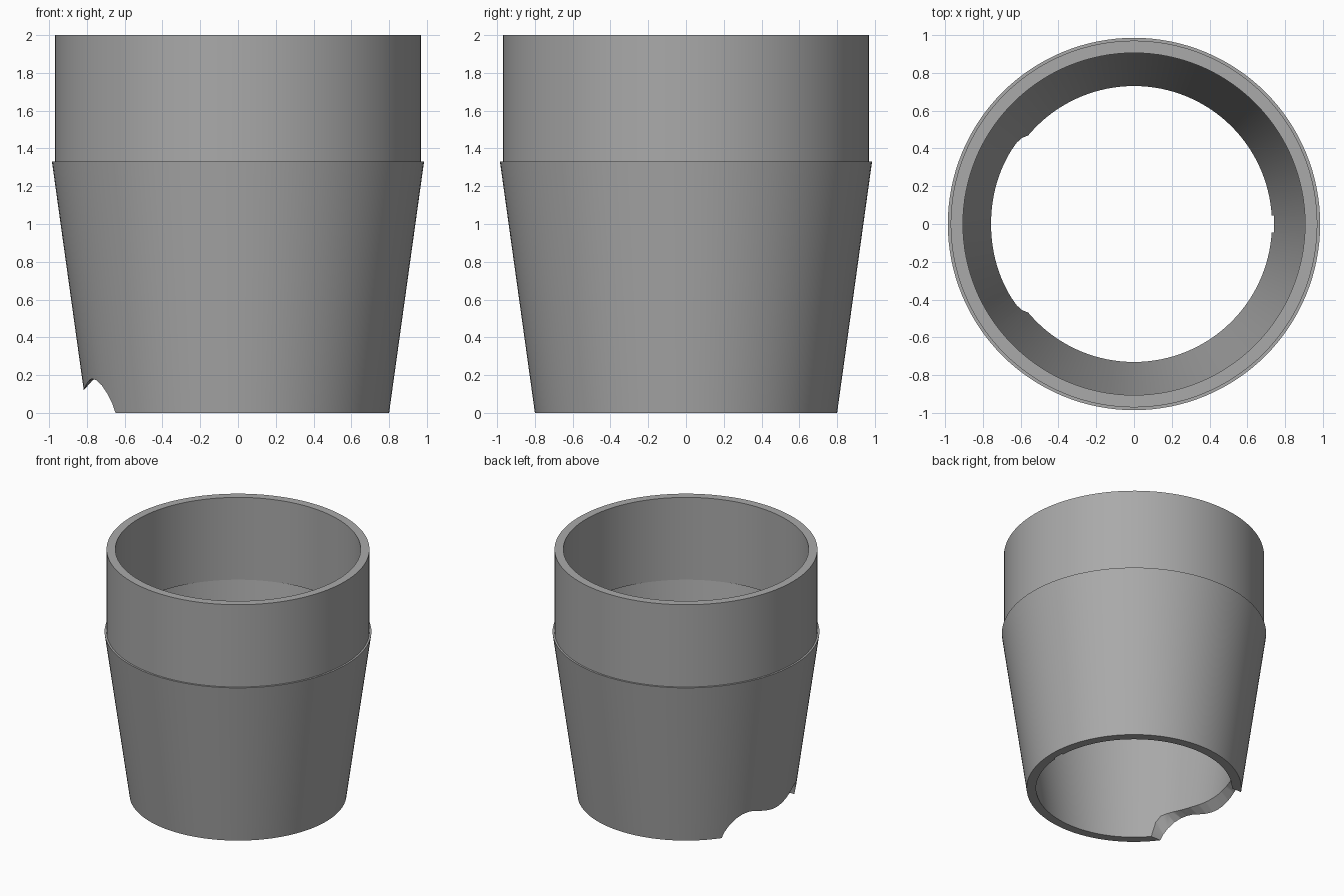
import bpy, bmesh, math
from mathutils import Vector

if "Cube" in bpy.data.objects:
    bpy.data.objects.remove(bpy.data.objects["Cube"], do_unlink=True)

SEGMENTS = 128

grey = bpy.data.materials.new("plain grey")
grey.use_nodes = True
colour = (0.4, 0.4, 0.4, 1)
grey.diffuse_color = colour
grey.node_tree.nodes["Principled BSDF"].inputs["Base Color"].default_value = colour


def make_object(name, bm):
    bmesh.ops.recalc_face_normals(bm, faces=bm.faces)
    mesh = bpy.data.meshes.new(name)
    bm.to_mesh(mesh)
    bm.free()
    mesh.materials.append(grey)
    obj = bpy.data.objects.new(name, mesh)
    bpy.context.collection.objects.link(obj)
    return obj


def bridge(bm, a, b):
    for i in range(len(a)):
        j = (i + 1) % len(a)
        bm.faces.new((a[i], a[j], b[j], b[i]))


def lathe(name, profile):
    """Closed (radius, height) profile turned about the z axis."""
    bm = bmesh.new()
    rings = []
    for k in range(SEGMENTS):
        a = math.tau * k / SEGMENTS
        rings.append([bm.verts.new((r * math.cos(a), r * math.sin(a), z)) for r, z in profile])
    for k in range(SEGMENTS):
        bridge(bm, rings[k], rings[(k + 1) % SEGMENTS])
    return make_object(name, bm)


def cut(target, cutter):
    mod = target.modifiers.new(cutter.name, "BOOLEAN")
    mod.operation = "DIFFERENCE"
    mod.solver = "EXACT"
    mod.object = cutter
    bpy.context.view_layer.objects.active = target
    bpy.ops.object.modifier_apply(modifier=mod.name)
    cutter.hide_render = True
    bpy.data.objects.remove(cutter, do_unlink=True)


# Tapered sleeve with a straight collar and a small step between them
sleeve = lathe("tapered_sleeve", [
    (0.80, 0), (0.985, 1.33), (0.97, 1.33), (0.97, 2),
    (0.905, 2), (0.905, 1.33), (0.915, 1.33), (0.73, 0)])

# Wavy notch at the foot: half-width, outer height, inner height
half = [(0, 0.12, 0.19), (0.06, 0.124, 0.19), (0.13, 0.138, 0.195), (0.21, 0.163, 0.2),
        (0.26, 0.177, 0.2), (0.30, 0.18, 0.2), (0.345, 0.172, 0.2), (0.39, 0.147, 0.195),
        (0.43, 0.1, 0.18), (0.455, 0.05, 0.13), (0.468, 0, 0)]
stations = [(-y, o, i) for y, o, i in reversed(half[1:])] + half


def wall_point(base, y, z):
    r = base + 0.139 * z
    return Vector((-math.sqrt(r * r - y * y), y, z))


bm = bmesh.new()
columns = []
for y, zo, zi in stations:
    outer, inner = wall_point(0.80, y, zo), wall_point(0.73, y, zi)
    top = [outer.lerp(inner, t) for t in (-0.5, 0, 1, 1.5)]
    low = [Vector((p.x, p.y, -0.15)) for p in reversed(top)]
    columns.append([bm.verts.new(p) for p in top + low])
for a, b in zip(columns, columns[1:]):
    bridge(bm, a, b)
bm.faces.new(columns[0])
bm.faces.new(columns[-1])
cut(sleeve, make_object("notch_cutter", bm))

# Small shallow nick on the inner bottom edge, opposite the notch
bm = bmesh.new()
bmesh.ops.create_cube(bm, size=1)
bmesh.ops.scale(bm, vec=(0.1, 0.09, 0.16), verts=bm.verts)
bmesh.ops.translate(bm, vec=(0.692, 0, 0), verts=bm.verts)
cut(sleeve, make_object("nick_cutter", bm))

# Smooth walls, crisp edges
for o in bpy.context.selected_objects:
    o.select_set(False)
sleeve.select_set(True)
bpy.context.view_layer.objects.active = sleeve
bpy.ops.object.shade_smooth_by_angle(angle=math.radians(30))
